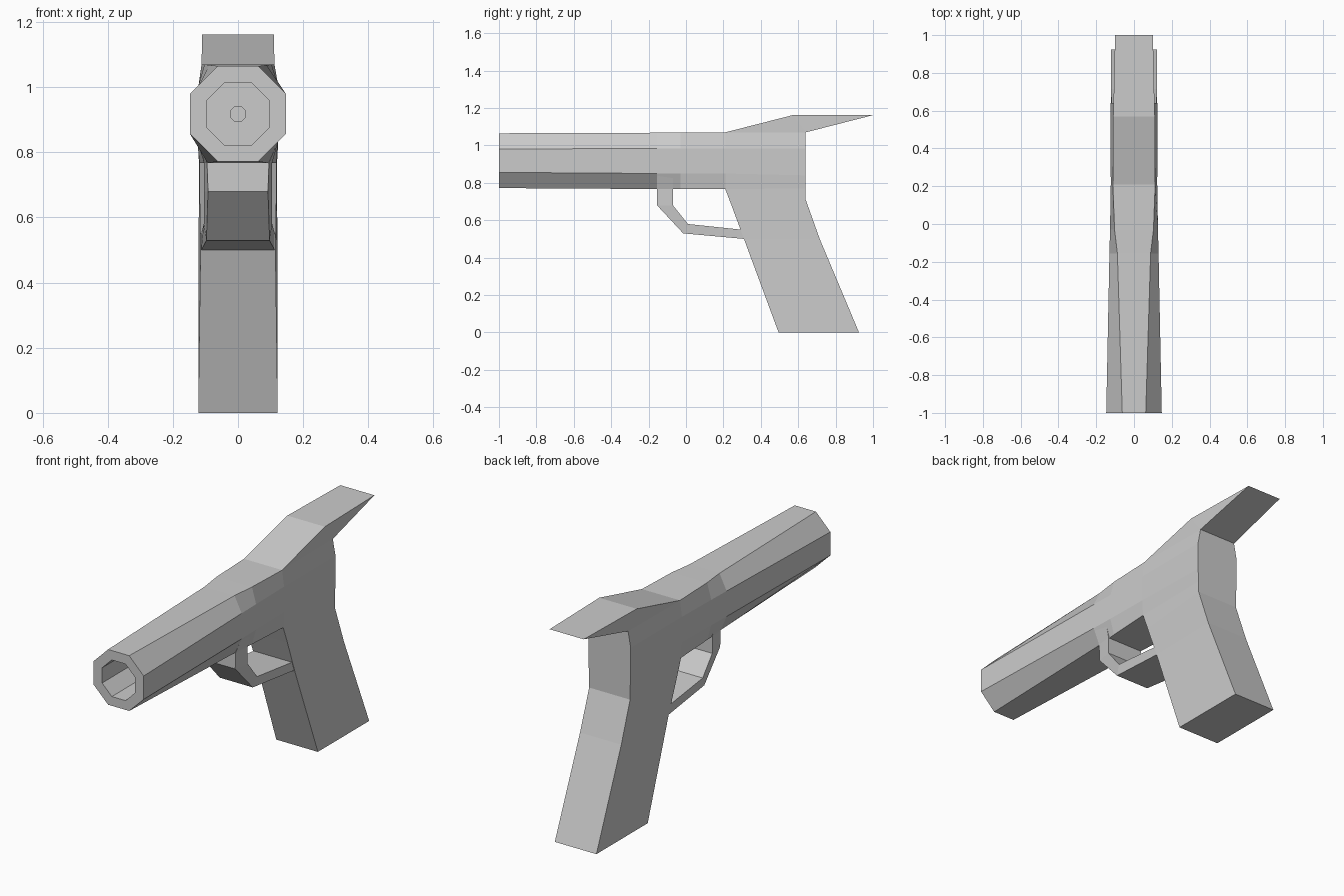
import bpy, bmesh
from math import cos, sin, pi

if "Cube" in bpy.data.objects:
    bpy.data.objects.remove(bpy.data.objects["Cube"])


def loft(name, rings):
    """Skin a chain of equal-sized point rings and cap both ends."""
    bm = bmesh.new()
    vs = [[bm.verts.new(p) for p in r] for r in rings]
    n = len(rings[0])
    for a, b in zip(vs, vs[1:]):
        for i in range(n):
            j = (i + 1) % n
            bm.faces.new((a[i], a[j], b[j], b[i]))
    bm.faces.new(vs[0])
    bm.faces.new(vs[-1])
    bmesh.ops.remove_doubles(bm, verts=bm.verts, dist=1e-5)
    bmesh.ops.recalc_face_normals(bm, faces=bm.faces)
    me = bpy.data.meshes.new(name)
    bm.to_mesh(me)
    bm.free()
    ob = bpy.data.objects.new(name, me)
    bpy.context.collection.objects.link(ob)
    return ob


def section(y, top, side, bottom, z_top, z_hi, z_lo, z_bot):
    """Eight-sided body section, symmetric in x."""
    half = [(top, z_top), (side, z_hi), (side, z_lo), (bottom, z_bot)]
    return [(x, y, z) for x, z in half] + [(-x, y, z) for x, z in reversed(half)]


def bore(y, r):
    """Octagon ring matching the point order of section()."""
    return [(r * cos(a), y, 0.918 + r * sin(a))
            for a in (3 * pi / 8 - i * pi / 4 for i in range(8))]


def pair(ya, za, wa, yb, zb, wb):
    """Four-point ring from two side-view points with half widths."""
    return [(-wa, ya, za), (wa, ya, za), (wb, yb, zb), (-wb, yb, zb)]


# Barrel and body, with the hollow bore folded into the front
loft("barrel_body", [
    section(0.64, 0.108, 0.124, 0.12, 1.07, 0.985, 0.84, 0.77),
    section(0.21, 0.112, 0.123, 0.118, 1.07, 0.985, 0.85, 0.767),
    section(-0.03, 0.103, 0.127, 0.104, 1.07, 0.985, 0.85, 0.767),
    section(-0.155, 0.088, 0.13, 0.093, 1.068, 0.985, 0.85, 0.767),
    section(-1.0, 0.062, 0.147, 0.062, 1.065, 0.98, 0.856, 0.772),
    bore(-1.0, 0.105),
    bore(-0.6, 0.105),
    bore(-0.6, 0.025),
    bore(-0.55, 0.025),
])

# Slanted grip
loft("grip", [
    pair(0.21, 0.767, 0.118, 0.64, 0.77, 0.12),
    pair(0.245, 0.675, 0.118, 0.64, 0.71, 0.12),
    pair(0.31, 0.50, 0.115, 0.715, 0.50, 0.121),
    pair(0.495, 0.0, 0.122, 0.925, 0.0, 0.122),
])

# Trigger guard
loft("trigger_guard", [
    pair(-0.155, 0.84, 0.125, -0.07, 0.84, 0.12),
    pair(-0.155, 0.768, 0.095, -0.07, 0.768, 0.105),
    pair(-0.155, 0.68, 0.092, -0.07, 0.68, 0.105),
    pair(-0.015, 0.53, 0.097, 0.01, 0.58, 0.105),
    pair(0.315, 0.50, 0.113, 0.295, 0.55, 0.113),
])

# Raised rear wedge overhanging the grip
loft("rear_wedge", [
    pair(0.21, 1.07, 0.112, 0.21, 1.07, 0.112),
    pair(0.57, 1.162, 0.11, 0.64, 1.07, 0.108),
    pair(1.0, 1.162, 0.1, 1.0, 1.162, 0.1),
])
